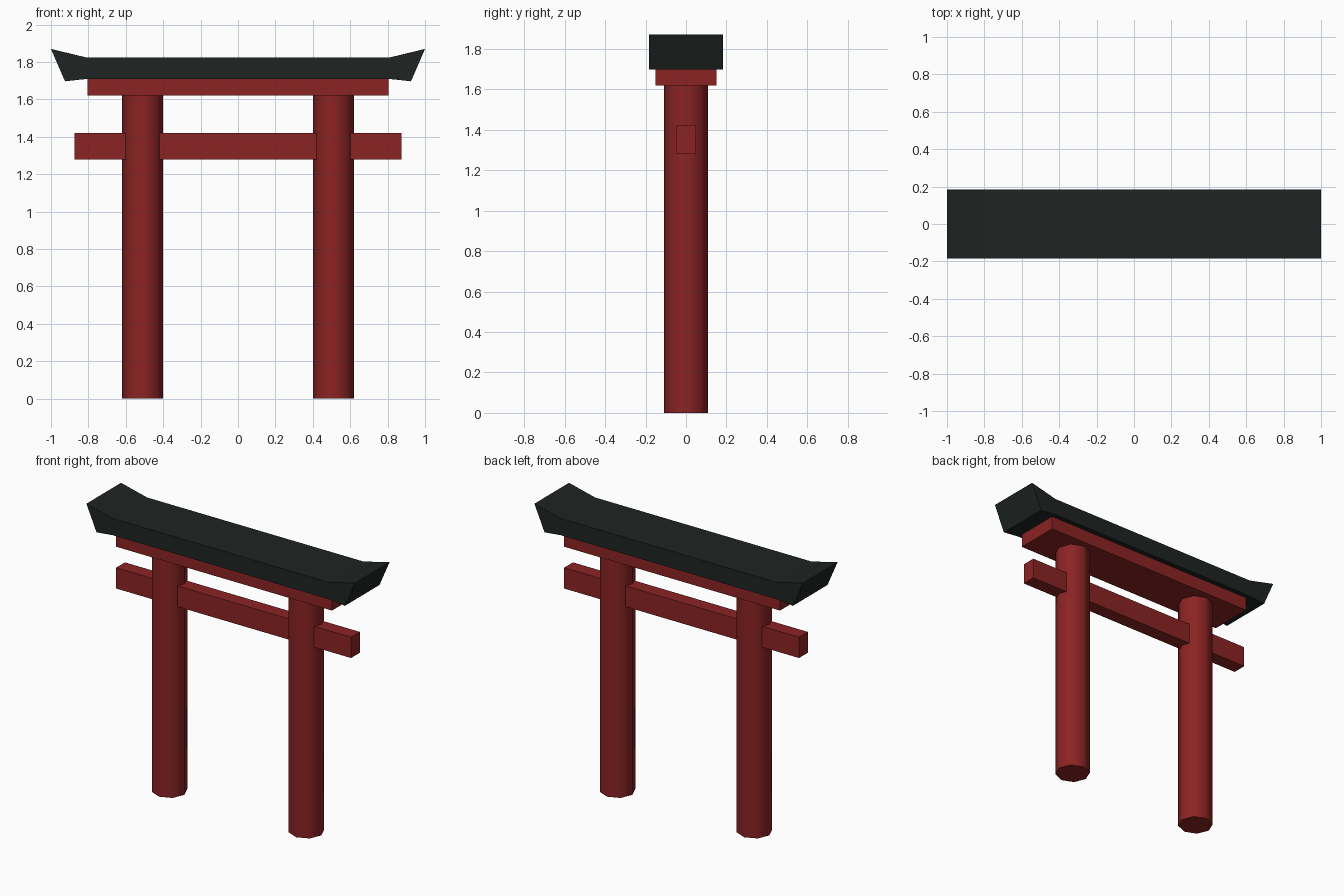
import bpy
import bmesh
import math

if "Cube" in bpy.data.objects:
    bpy.data.objects.remove(bpy.data.objects["Cube"])


def material(name, rgb):
    m = bpy.data.materials.new(name)
    m.diffuse_color = (*rgb, 1)
    m.use_nodes = True
    m.node_tree.nodes["Principled BSDF"].inputs["Base Color"].default_value = m.diffuse_color
    return m


RED = material("red_paint", (0.26, 0.017, 0.017))
BLACK = material("dark_roof", (0.013, 0.017, 0.016))


def box(name, half_x, half_y, z0, z1, mat):
    bpy.ops.mesh.primitive_cube_add(size=2, location=(0, 0, (z0 + z1) / 2))
    ob = bpy.context.object
    ob.name = name
    ob.scale = (half_x, half_y, (z1 - z0) / 2)
    bpy.ops.object.transform_apply(location=False, rotation=False, scale=True)
    ob.data.materials.append(mat)
    return ob


# Two eight-sided, smooth-shaded pillars
for side, x in (("left", -0.51), ("right", 0.51)):
    bpy.ops.mesh.primitive_cylinder_add(vertices=8, radius=0.11, depth=1.62,
                                        location=(x, 0, 0.81))
    pillar = bpy.context.object
    pillar.name = side + "_pillar"
    pillar.data.materials.append(RED)
    bpy.ops.object.shade_smooth_by_angle(angle=math.radians(50))

# Tie beam through the pillars, and lintel on top of them
box("tie_beam", 0.875, 0.047, 1.28, 1.42, RED)
box("lintel", 0.805, 0.15, 1.62, 1.71, RED)

# Roof beam: right half of the front profile, mirrored and extruded in depth
half = [(0.805, 1.71), (0.925, 1.697), (1.0, 1.87), (0.805, 1.823)]
outline = half + [(-x, z) for x, z in reversed(half)]
bm = bmesh.new()
front = [bm.verts.new((x, -0.184, z)) for x, z in outline]
back = [bm.verts.new((x, 0.184, z)) for x, z in outline]
n = len(outline)
# Caps split at the kinks: right tip, middle, left tip
for ids in ((0, 1, 2, 3), (0, 3, 4, 7), (4, 5, 6, 7)):
    bm.faces.new([front[i] for i in ids])
    bm.faces.new([back[i] for i in reversed(ids)])
for i in range(n):
    j = (i + 1) % n
    bm.faces.new((front[j], front[i], back[i], back[j]))
bmesh.ops.recalc_face_normals(bm, faces=bm.faces)
mesh = bpy.data.meshes.new("roof_beam")
bm.to_mesh(mesh)
bm.free()
roof = bpy.data.objects.new("roof_beam", mesh)
bpy.context.collection.objects.link(roof)
mesh.materials.append(BLACK)
